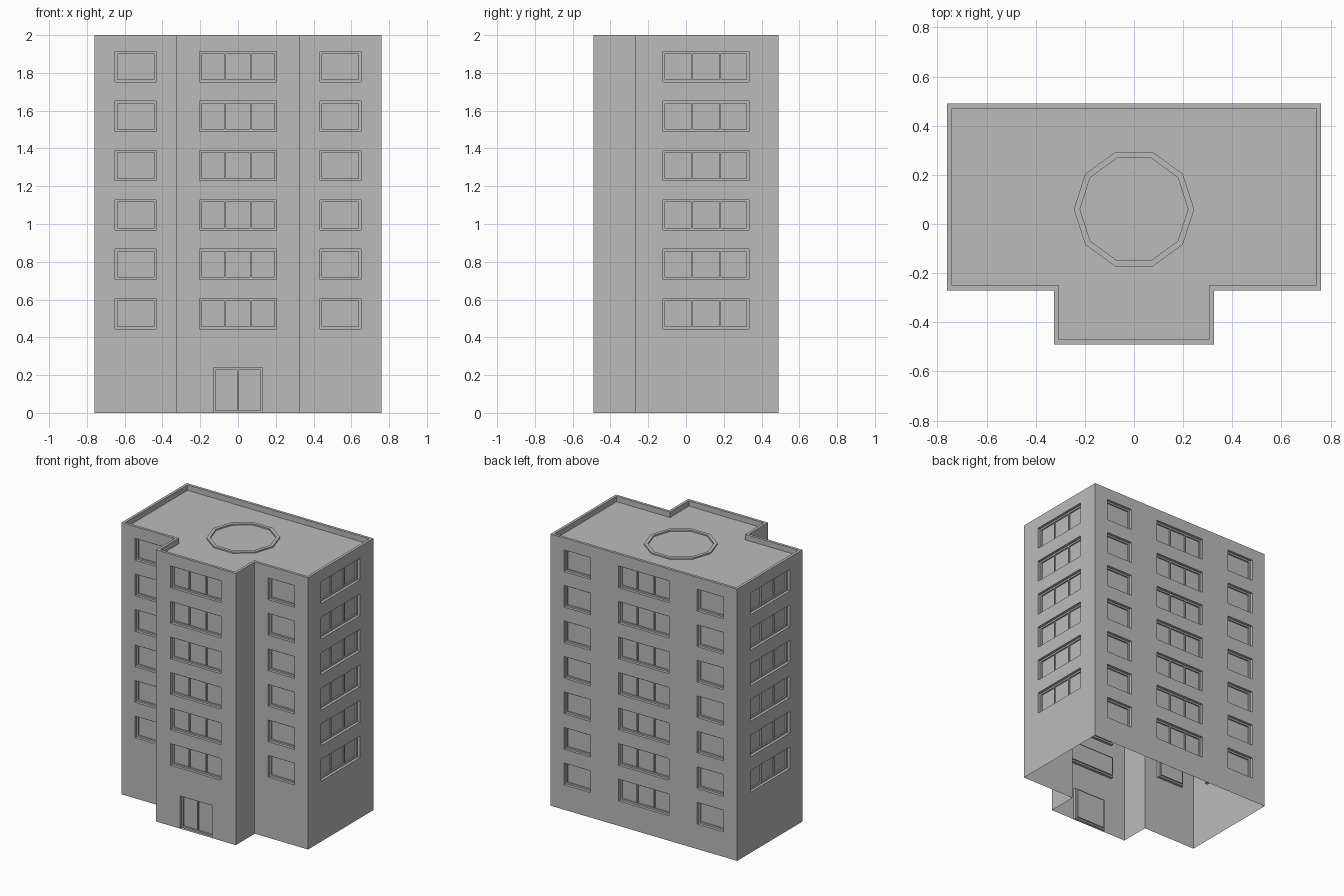
import bpy, bmesh, math
from mathutils import Vector

cube = bpy.data.objects.get("Cube")
if cube:
    bpy.data.objects.remove(cube)

grey = bpy.data.materials.new("concrete_grey")
grey.use_nodes = True
COLOUR = (0.5, 0.5, 0.5, 1)
grey.diffuse_color = COLOUR
grey.node_tree.nodes["Principled BSDF"].inputs["Base Color"].default_value = COLOUR

HEIGHT, ROOF = 2.0, 1.96
REVEAL, FRAME, PANE = 0.02, 0.012, 0.03
PITCH, SILL, WIN_H = 0.2615, 0.445, 0.16
UP = Vector((0, 0, 1))

parts = {n: bmesh.new() for n in
         ("outer_walls", "window_frames", "window_panes", "window_mullions",
          "roof_deck", "roof_parapet", "landing_pad_ring")}


def face(part, pts):
    bm = parts[part]
    return bm.faces.new([bm.verts.new(p) for p in pts])


def ring(part, a, b):
    """Quads joining two loops of points."""
    for i in range(len(a)):
        j = (i + 1) % len(a)
        face(part, (a[i], a[j], b[j], b[i]))


def wall(start, end, openings):
    """Wall seen from outside, running left to right, with recessed openings."""
    start, end = Vector((*start, 0)), Vector((*end, 0))
    along = (end - start).normalized()
    outward = along.cross(UP)
    width = (end - start).length

    def at(u, v, depth=0):
        return start + along * u + UP * v - outward * depth

    def rect(u0, u1, v0, v1, depth=0):
        return [at(u0, v0, depth), at(u1, v0, depth), at(u1, v1, depth), at(u0, v1, depth)]

    # wall surface around the openings
    us = sorted({0, width, *(o[0] for o in openings), *(o[1] for o in openings)})
    vs = sorted({0, HEIGHT, *(o[2] for o in openings), *(o[3] for o in openings)})
    for u0, u1 in zip(us, us[1:]):
        for v0, v1 in zip(vs, vs[1:]):
            u, v = (u0 + u1) / 2, (v0 + v1) / 2
            if not any(o[0] < u < o[1] and o[2] < v < o[3] for o in openings):
                face("outer_walls", rect(u0, u1, v0, v1))

    # reveal, frame, pane and mullions of each opening
    for u0, u1, v0, v1, splits in openings:
        inner = (u0 + FRAME, u1 - FRAME, v0 + FRAME, v1 - FRAME)
        ring("outer_walls", rect(u0, u1, v0, v1), rect(u0, u1, v0, v1, REVEAL))
        ring("window_frames", rect(u0, u1, v0, v1, REVEAL), rect(*inner, REVEAL))
        ring("window_frames", rect(*inner, REVEAL), rect(*inner, PANE))
        face("window_panes", rect(*inner, PANE))
        for s in splits:
            bar = (u0 + s * (u1 - u0) - 0.004, u0 + s * (u1 - u0) + 0.004, *inner[2:])
            ring("window_mullions", rect(*bar, PANE), rect(*bar, REVEAL))
            face("window_mullions", rect(*bar, REVEAL))


def column(centre, width, splits=(), first=0):
    """A stack of windows, one per floor."""
    return [(centre - width / 2, centre + width / 2, SILL + i * PITCH,
             SILL + i * PITCH + WIN_H, splits) for i in range(first, 6)]


# footprint, anticlockwise from the front left corner of the left wing
X, BAY, BACK, WING, FRONT = 0.76, 0.325, 0.49, -0.27, -0.49
outline = [(-X, WING), (-BAY, WING), (-BAY, FRONT), (BAY, FRONT),
           (BAY, WING), (X, WING), (X, BACK), (-X, BACK)]
THIRDS = (1 / 3, 2 / 3)
door = (BAY - 0.13, BAY + 0.13, 0, 0.24, (0.5,))
openings = [
    column(X - 0.542, 0.216),
    [],
    column(BAY, 0.41, THIRDS) + [door],
    [],
    column(0.542 - BAY, 0.216),
    column(0.105 - WING, 0.455, THIRDS),
    column(X, 0.41, THIRDS, -1) + column(X - 0.542, 0.216, (), -1)
    + column(X + 0.542, 0.216, (), -1),
    column(BACK - 0.105, 0.455, THIRDS),
]
for i, holes in enumerate(openings):
    wall(outline[i], outline[(i + 1) % len(outline)], holes)

# parapet and sunken roof
T = 0.02
inset = [(x - math.copysign(T, x), y - T if y == BACK else y + T) for x, y in outline]
rim_outer = [Vector((x, y, HEIGHT)) for x, y in outline]
rim_inner = [Vector((x, y, HEIGHT)) for x, y in inset]
deck = [Vector((x, y, ROOF)) for x, y in inset]
ring("roof_parapet", rim_outer, rim_inner)
ring("roof_parapet", rim_inner, deck)
face("roof_deck", deck)


# raised ten-sided ring on the roof
def circle(radius, z):
    return [Vector((radius * math.cos(i * math.tau / 10),
                    0.06 + radius * math.sin(i * math.tau / 10), z)) for i in range(10)]


PAD = ROOF + 0.01
ring("landing_pad_ring", circle(0.245, ROOF), circle(0.245, PAD))
ring("landing_pad_ring", circle(0.245, PAD), circle(0.22, PAD))
ring("landing_pad_ring", circle(0.22, PAD), circle(0.22, ROOF))

for name, bm in parts.items():
    bmesh.ops.remove_doubles(bm, verts=bm.verts, dist=0.0001)
    mesh = bpy.data.meshes.new(name)
    bm.to_mesh(mesh)
    bm.free()
    mesh.materials.append(grey)
    bpy.context.collection.objects.link(bpy.data.objects.new(name, mesh))
